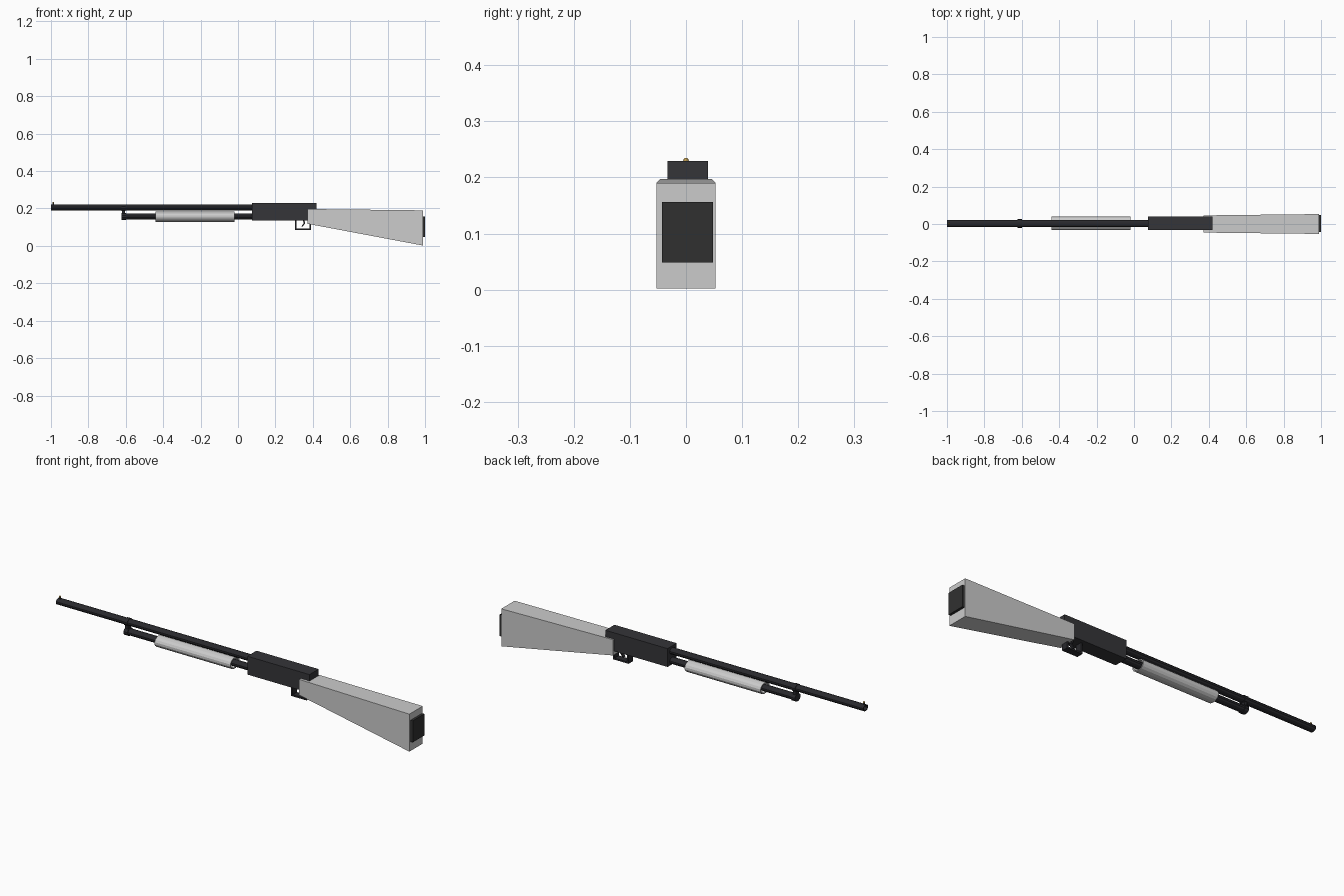
import bpy, bmesh, math

if "Cube" in bpy.data.objects:
    bpy.data.objects.remove(bpy.data.objects["Cube"])

CY = 0.003  # centre line of the metal parts


def material(name, rgb):
    m = bpy.data.materials.new(name)
    m.diffuse_color = (*rgb, 1)
    m.use_nodes = True
    m.node_tree.nodes["Principled BSDF"].inputs["Base Color"].default_value = m.diffuse_color
    return m


STEEL = material("dark_steel", (0.035, 0.035, 0.04))
BLACK = material("black_metal", (0.022, 0.022, 0.026))
RUBBER = material("rubber", (0.03, 0.03, 0.03))
BRASS = material("brass", (0.55, 0.35, 0.08))


def finish(name, bm, mat=None):
    bmesh.ops.recalc_face_normals(bm, faces=bm.faces)
    me = bpy.data.meshes.new(name)
    bm.to_mesh(me)
    bm.free()
    ob = bpy.data.objects.new(name, me)
    bpy.context.collection.objects.link(ob)
    if mat:
        me.materials.append(mat)
    return ob


def loft(name, sections, mat=None, closed_loop=False):
    """Skin a list of equal-length point rings; cap the ends unless it loops."""
    bm = bmesh.new()
    rings = [[bm.verts.new(p) for p in s] for s in sections]
    n = len(rings[0])
    pairs = list(zip(rings, rings[1:]))
    if closed_loop:
        pairs.append((rings[-1], rings[0]))
    for a, b in pairs:
        for i in range(n):
            j = (i + 1) % n
            bm.faces.new((a[i], a[j], b[j], b[i]))
    if not closed_loop:
        bm.faces.new(rings[0])
        bm.faces.new(rings[-1])
    return finish(name, bm, mat)


def rect(x, y0, y1, z0, z1):
    return [(x, y0, z0), (x, y1, z0), (x, y1, z1), (x, y0, z1)]


def box(name, x, y, z, mat=None):
    return loft(name, [rect(x[0], *y, *z), rect(x[1], *y, *z)], mat)


def oval(x, z, ry, rz, n):
    return [(x, CY + ry * math.cos(2 * math.pi * (i + .5) / n),
             z + rz * math.sin(2 * math.pi * (i + .5) / n)) for i in range(n)]


def rod(name, x0, x1, z, ry, rz, mat=None, n=12):
    return loft(name, [oval(x0, z, ry, rz, n), oval(x1, z, ry, rz, n)], mat)


# Barrel with a bored muzzle
loft("barrel", [oval(x, 0.205, 0.020 * s, 0.0155 * s, 12)
                for x, s in ((0.10, 1), (-0.999, 1), (-0.999, 0.72), (-0.93, 0.72))], BLACK)

# Magazine tube, its end cap and the clamp joining it to the barrel
rod("magazine_tube", -0.61, 0.10, 0.157, 0.020, 0.0155, BLACK)
rod("magazine_cap", -0.622, -0.60, 0.157, 0.024, 0.019, BLACK)
rod("barrel_band", -0.622, -0.602, 0.205, 0.023, 0.018, BLACK)
box("clamp_web", (-0.62, -0.604), (CY - 0.012, CY + 0.012), (0.165, 0.20), BLACK)

# Hollow sliding fore-end
loft("fore_end", [oval(x, 0.156, 0.0365 * s, 0.028 * s, 16)
                  for x, s in ((-0.44, 1), (-0.02, 1), (-0.02, 0.82), (-0.44, 0.82))],
     closed_loop=True)

# Receiver
box("receiver", (0.075, 0.42), (-0.033, 0.039), (0.137, 0.229), STEEL)

# Tapered stock and butt pad
loft("stock", [rect(0.372, -0.046, 0.046, 0.118, 0.197),
               rect(0.988, -0.053, 0.053, 0.002, 0.190)])
box("butt_pad", (0.98, 1.0), (-0.043, 0.048), (0.048, 0.156), RUBBER)

# Trigger guard bars
GUARD_Y = (CY - 0.017, CY + 0.017)
box("guard_bottom", (0.305, 0.39), GUARD_Y, (0.084, 0.092), BLACK)
for name, x in (("guard_front", 0.305), ("guard_rear", 0.382)):
    box(name, (x, x + 0.008), GUARD_Y, (0.088, 0.14), BLACK)

# Curved trigger
loft("trigger", [[(x, CY - .007, z), (x, CY + .007, z), (x + .008, CY + .007, z), (x + .008, CY - .007, z)]
                 for x, z in ((0.345, 0.14), (0.352, 0.122), (0.338, 0.103))], BLACK)

# Front sight post and bead
box("sight_post", (-0.992, -0.984), (-0.003, 0.003), (0.215, 0.23), BLACK)
bm = bmesh.new()
bmesh.ops.create_uvsphere(bm, u_segments=12, v_segments=8, radius=0.005)
bmesh.ops.translate(bm, vec=(-0.988, 0, 0.23), verts=bm.verts)
finish("sight_bead", bm, BRASS)
